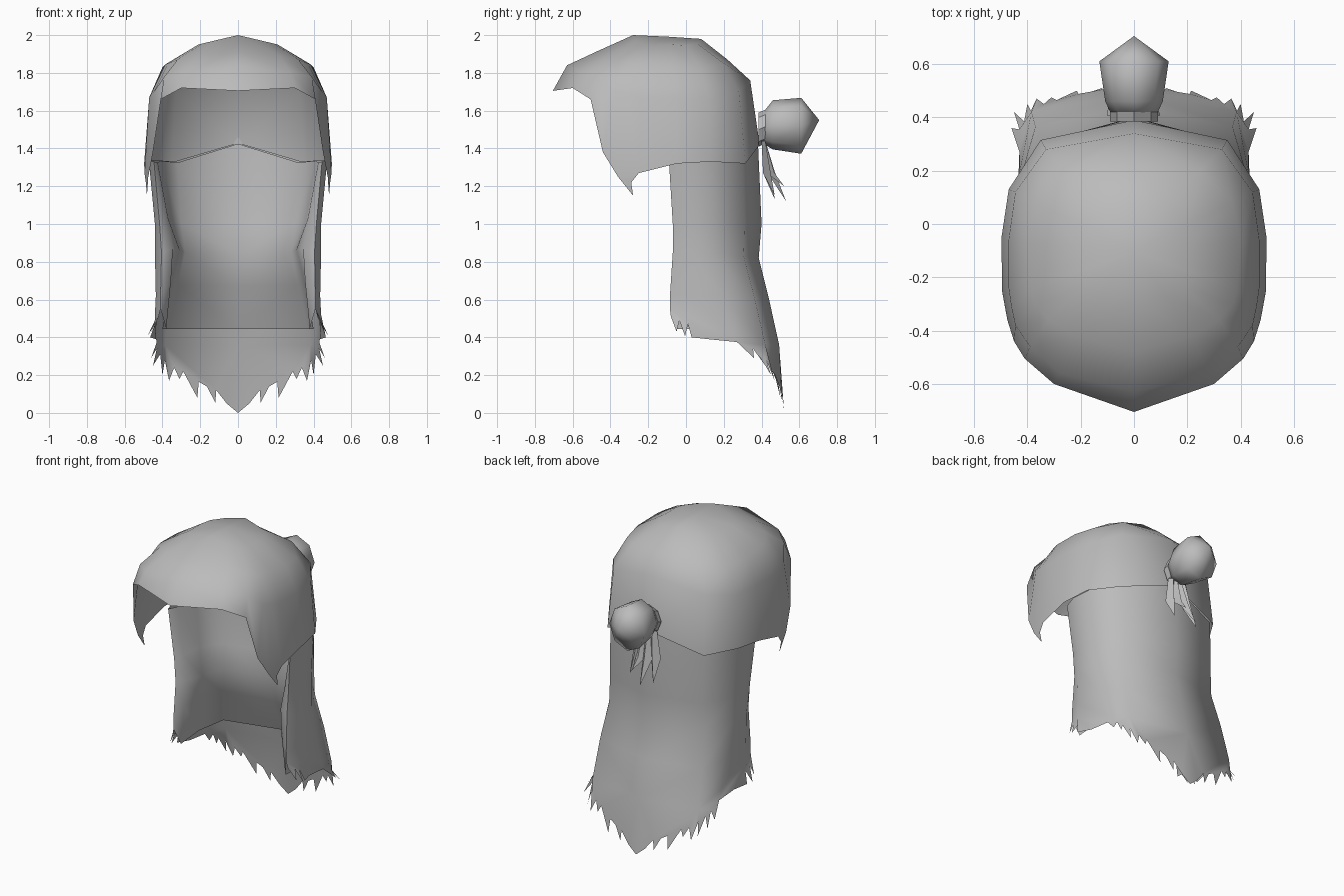
import bpy, bmesh, math

hair = bpy.data.materials.new("hair grey")
hair.diffuse_color = (0.5, 0.5, 0.5, 1)


def make(name, verts, faces, mirror=True, angle=60):
    """Mesh object from points; the x > 0 half is mirrored across x = 0."""
    me = bpy.data.meshes.new(name)
    bm = bmesh.new()
    vs = [bm.verts.new(v) for v in verts]
    for f in faces:
        bm.faces.new([vs[i] for i in f])
    if mirror:
        geom = bm.verts[:] + bm.edges[:] + bm.faces[:]
        bmesh.ops.mirror(bm, geom=geom, axis='X', merge_dist=0.0005)
    bmesh.ops.remove_doubles(bm, verts=bm.verts[:], dist=0.0005)
    bmesh.ops.recalc_face_normals(bm, faces=bm.faces[:])
    bm.to_mesh(me)
    bm.free()
    me.materials.append(hair)
    me.shade_smooth()
    me.set_sharp_from_angle(angle=math.radians(angle))
    ob = bpy.data.objects.new(name, me)
    bpy.context.collection.objects.link(ob)
    return ob


def grid_faces(rows, cols):
    return [(r * cols + c, r * cols + c + 1, (r + 1) * cols + c + 1, (r + 1) * cols + c)
            for r in range(rows - 1) for c in range(cols - 1)]


# Cap: rings from the crown down to the fringe, columns run front to back
crown = [(0, -.28, 2), (.12, -.27, 1.972), (.19, -.24, 1.955), (.21, -.2, 1.95), (.21, -.18, 1.95),
         (.21, -.15, 1.95), (.21, -.08, 1.95), (.2, 0, 1.945), (.13, .06, 1.955), (0, .08, 1.98)]
upper = [(0, -.48, 1.91), (.22, -.42, 1.89), (.32, -.36, 1.87), (.37, -.3, 1.85), (.385, -.25, 1.845),
         (.39, -.2, 1.84), (.4, -.07, 1.83), (.37, .08, 1.82), (.25, .2, 1.85), (0, .22, 1.87)]
lower = [(0, -.63, 1.84), (.28, -.56, 1.8), (.39, -.46, 1.78), (.445, -.38, 1.7), (.46, -.31, 1.69),
         (.47, -.24, 1.67), (.47, -.06, 1.67), (.445, .12, 1.67), (.33, .28, 1.7), (0, .34, 1.76)]
fringe = [(0, -.705, 1.705), (.3, -.6, 1.72), (.41, -.505, 1.66), (.45, -.44, 1.38), (.475, -.36, 1.25),
          (.495, -.25, 1.27), (.497, -.05, 1.32), (.47, .13, 1.33), (.35, .315, 1.32), (0, .39, 1.42)]
verts = crown + upper + lower + fringe
faces = grid_faces(4, 10) + [(40, c + 1, c) for c in range(9)]
verts += [(0, -.1, 1.992), (.482, -.28, 1.15), (.488, -.29, 1.22)]      # crown point, temple lock
faces += [(34, 41, 42, 35)]
make("hair_cap", verts, faces, angle=75)

# Long back hair, outer sheet: sections from front edge round to back centre
outer = [
    [(.445, -.09, 1.33), (.472, 0, 1.335), (.455, .13, 1.34), (.34, .30, 1.33), (0, .381, 1.43)],
    [(.415, -.07, 1.0), (.44, 0, 1.0), (.435, .14, 1.0), (.335, .31, 1.0), (0, .40, 1.0)],
    [(.405, -.07, .85), (.44, 0, .85), (.435, .14, .84), (.345, .305, .83), (0, .385, .82)],
    [(.41, -.085, .62), (.435, 0, .62), (.43, .19, .62), (.37, .365, .60), (0, .44, .60)],
    [(.41, -.085, .55), (.44, 0, .52), (.43, .24, .44), (.385, .42, .36), (0, .493, .36)]]
# Ragged hem points below each of the four strips of the sheet
hem = [
    [(.42, -.08, .51), (.46, -.05, .43), (.44, -.035, .49), (.48, -.005, .405), (.44, .01, .47)],
    [(.44, .01, .47), (.465, .03, .40), (.434, .12, .39), (.43, .27, .375)],
    [(.43, .27, .375), (.46, .36, .29), (.43, .355, .34), (.45, .42, .25), (.412, .385, .31),
     (.40, .45, .20), (.387, .425, .28), (.365, .47, .17)],
    [(.365, .47, .17), (.338, .45, .24), (.31, .475, .18), (.29, .465, .22), (.215, .50, .08),
     (.208, .488, .165), (.165, .495, .14), (.12, .51, .055), (.115, .505, .12), (.06, .515, .05),
     (0, .52, 0)]]
verts = [p for row in outer for p in row]
faces = grid_faces(5, 5)
for i, strip in enumerate(hem):
    b = len(verts)
    verts += strip
    faces.append([21 + i, 20 + i] + list(range(b, len(verts))))
make("back_hair_outer", verts, faces, angle=75)

# Inner lining, joined to the outer sheet along its front edge
inner = [
    [(.425, -.03, 1.325), (.41, .15, 1.335), (.32, .28, 1.325), (0, .365, 1.425)],
    [(.37, -.04, 1.03), (.36, .12, 1.02), (.3, .28, 1.0), (0, .345, 1.0)],
    [(.345, -.05, .87), (.31, .07, .865), (.28, .25, .85), (0, .325, .84)],
    [(.355, -.055, .70), (.355, .14, .69), (.32, .30, .68), (0, .365, .67)],
    [(.38, -.05, .445), (.40, .17, .445), (.365, .37, .445), (0, .46, .445)]]
verts = [p for o, row in zip(outer, inner) for p in [o[0]] + row]
make("back_hair_lining", verts, grid_faces(5, 5), angle=75)


def rings(name, data, sides, tip=None, angle=60):
    """Closed skin over rings given as (y, z, x radius, z radius)."""
    verts = [(rx * math.cos(2 * math.pi * k / sides), y, z + rz * math.sin(2 * math.pi * k / sides))
             for y, z, rx, rz in data for k in range(sides)]
    faces = [(r * sides + k, r * sides + (k + 1) % sides, (r + 1) * sides + (k + 1) % sides,
              (r + 1) * sides + k) for r in range(len(data) - 1) for k in range(sides)]
    faces.append(tuple(reversed(range(sides))))
    last = (len(data) - 1) * sides
    if tip:
        verts.append(tip)
        faces += [(last + k, last + (k + 1) % sides, len(verts) - 1) for k in range(sides)]
    else:
        faces.append(tuple(range(last, last + sides)))
    return make(name, verts, faces, mirror=False, angle=angle)


# Bun and its tie
rings("bun", [(.40, 1.505, .08, .075), (.46, 1.525, .108, .13), (.61, 1.52, .13, .148)], 8,
      tip=(0, .705, 1.55), angle=85)
rings("bun_tie", [(.384, 1.50, .09, .09), (.42, 1.515, .09, .09)], 8, angle=30)

# Loose strands hanging under the bun
verts, faces = [], []
for x, tx, ty, tz in [(-.045, -.09, .47, 1.13), (-.015, -.035, .53, 1.12), (.015, .03, .52, 1.2),
                      (.045, .08, .47, 1.15)]:
    b = len(verts)
    mx, my, mz = x * .5 + tx * .5, .40 * .6 + ty * .4, 1.27
    verts += [(x - .025, .40, 1.44), (x + .025, .40, 1.44), (x, .42, 1.44),
              (mx - .035, my - .02, mz), (mx + .035, my - .02, mz), (mx, my + .02, mz), (tx, ty, tz)]
    for i, j in [(0, 1), (1, 2), (2, 0)]:
        faces += [(b + i, b + j, b + 3 + j, b + 3 + i), (b + 3 + i, b + 3 + j, b + 6)]
make("bun_strands", verts, faces, mirror=False, angle=40)
